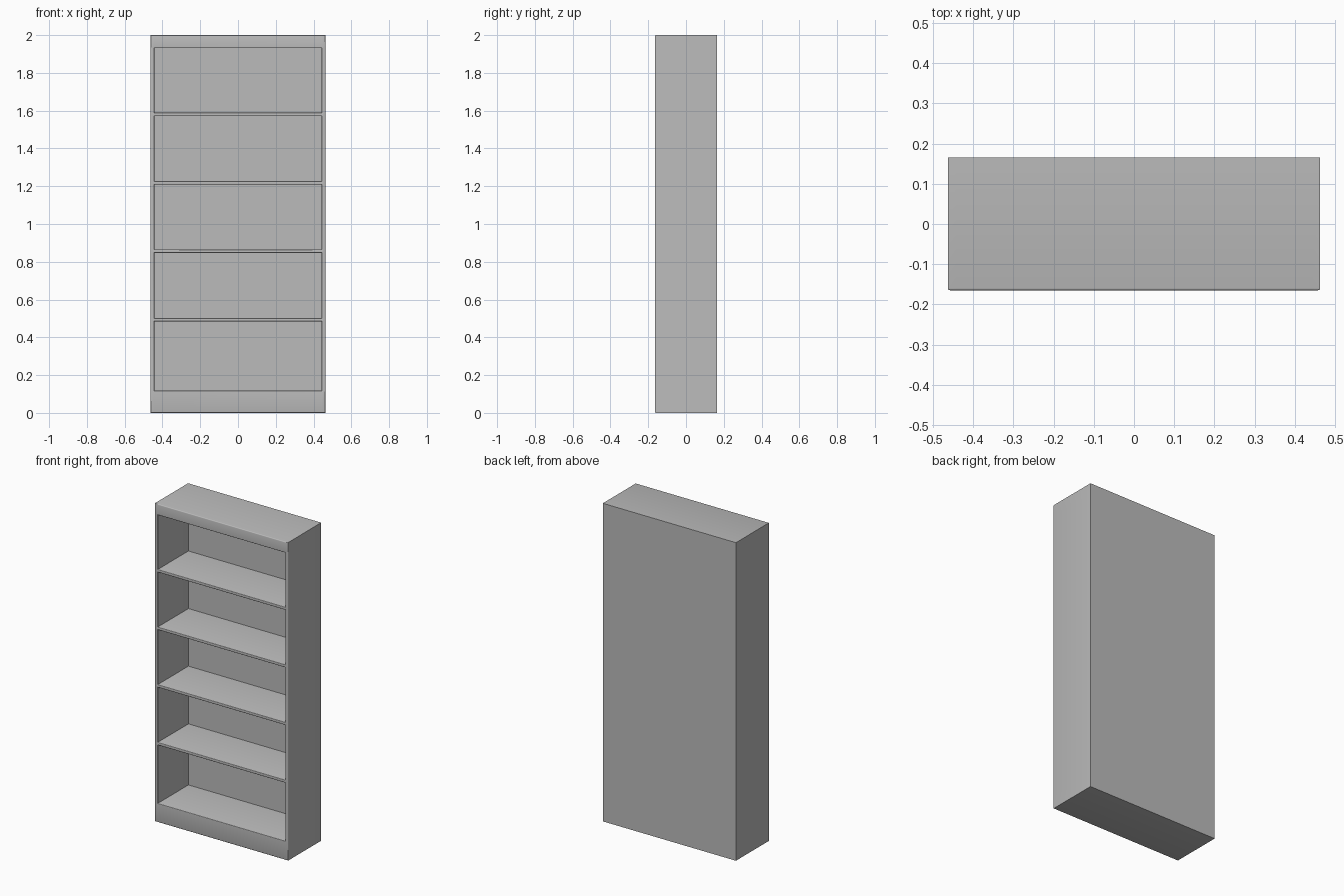
import bpy
import bmesh
import math

cube = bpy.data.objects.get("Cube")
if cube:
    bpy.data.objects.remove(cube)

HALF_W, HALF_D, HEIGHT = 0.463, 0.165, 2.0
INNER_W = 0.443
RECESS_Y = 0.14
SOFTEN = 0.005
# Bottom and top height of each open compartment
BAYS = [(0.118, 0.484), (0.502, 0.847), (0.865, 1.209), (1.227, 1.571), (1.589, 1.931)]

# Plain grey finish
grey = bpy.data.materials.new("grey finish")
grey.use_nodes = True
colour = (0.5, 0.5, 0.5, 1)
grey.diffuse_color = colour
grey.node_tree.nodes["Principled BSDF"].inputs["Base Color"].default_value = colour

# Front face grid: rails and stiles around the compartments
bm = bmesh.new()
xs = [-HALF_W, -INNER_W, INNER_W, HALF_W]
zs = [0] + [z for bay in BAYS for z in bay] + [HEIGHT]
grid = [[bm.verts.new((x, -HALF_D, z)) for x in xs] for z in zs]
openings = []
for r in range(len(zs) - 1):
    for c in range(len(xs) - 1):
        face = bm.faces.new((grid[r][c], grid[r][c + 1], grid[r + 1][c + 1], grid[r + 1][c]))
        if c == 1 and r % 2 == 1:
            openings.append(face)

# Outer shell: sides, top, base and closed back
rim = [e for e in bm.edges if e.is_boundary]
walls = bmesh.ops.extrude_edge_only(bm, edges=rim)["geom"]
for v in walls:
    if isinstance(v, bmesh.types.BMVert):
        v.co.y = HALF_D
bmesh.ops.holes_fill(bm, edges=[e for e in bm.edges if e.is_boundary], sides=0)

# Compartments recessed to the back panel, leaving shelves between them
recess = bmesh.ops.extrude_discrete_faces(bm, faces=openings)["faces"]
for face in recess:
    for v in face.verts:
        v.co.y = RECESS_Y
bmesh.ops.recalc_face_normals(bm, faces=bm.faces)

# Soften only the front edges
front = [e for e in bm.edges
         if all(abs(v.co.y + HALF_D) < 1e-5 for v in e.verts)
         and e.calc_face_angle(0) > math.radians(45)]
bmesh.ops.bevel(bm, geom=front, offset=SOFTEN, segments=3, profile=0.5, affect='EDGES')

mesh = bpy.data.meshes.new("bookcase")
bm.to_mesh(mesh)
bm.free()
mesh.materials.append(grey)
bookcase = bpy.data.objects.new("bookcase", mesh)
bpy.context.collection.objects.link(bookcase)

# Smooth rounded edges, flat panels
bpy.context.view_layer.objects.active = bookcase
bookcase.select_set(True)
bpy.ops.object.shade_smooth_by_angle(angle=math.radians(35))
